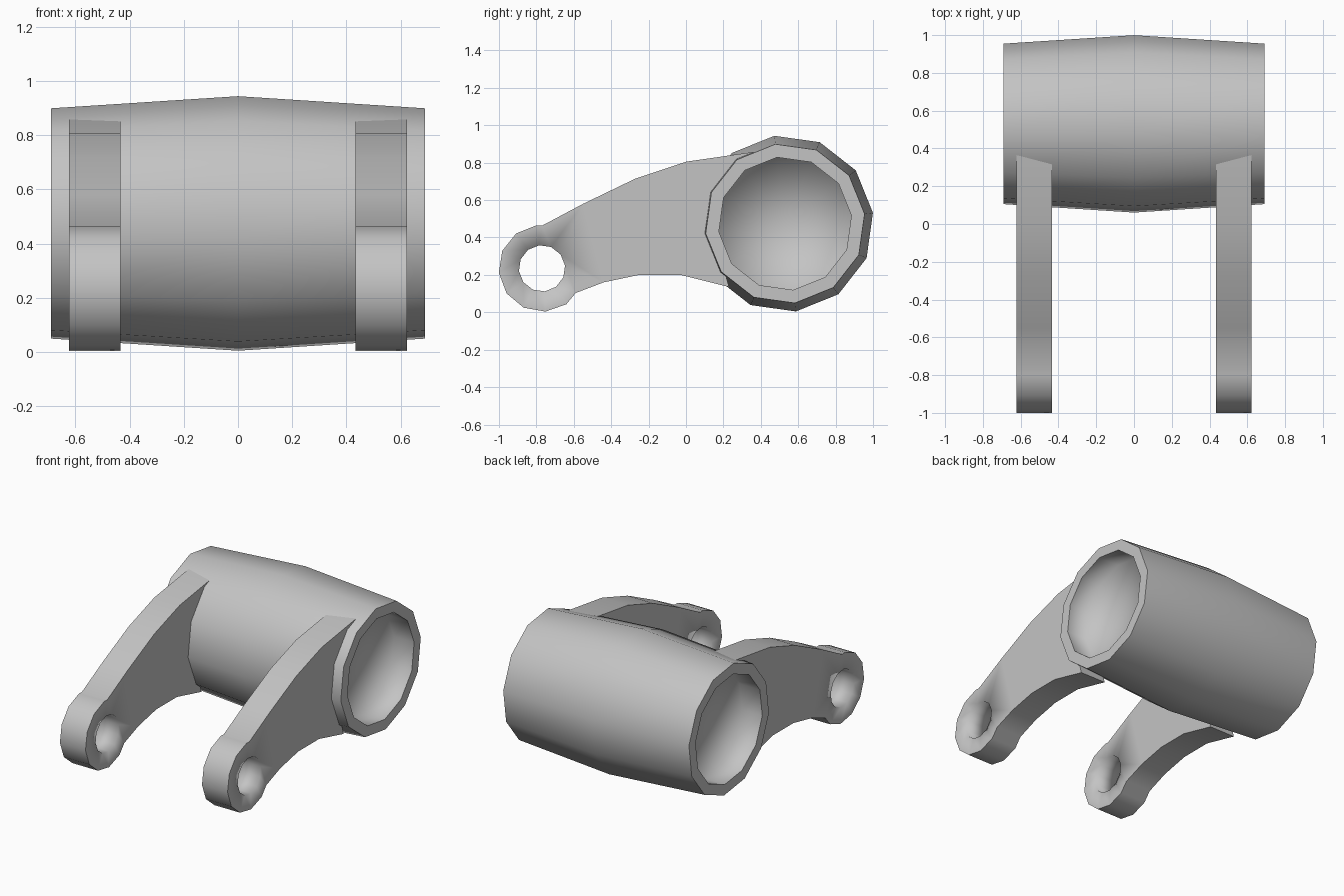
import bpy, bmesh
from math import cos, sin, pi, radians
from mathutils import Vector

cube = bpy.data.objects.get("Cube")
if cube:
    bpy.data.objects.remove(cube)

SIDES = 12
PHASE = radians(97)
BARREL = Vector((0, 0.53, 0.474))
EYE = Vector((0, -0.77, 0.235))
HALF, FLOOR = 0.69, 0.54
HOLE = 0.124

grey = bpy.data.materials.new("plain_grey")
grey.use_nodes = True
colour = (0.55, 0.55, 0.55, 1)
grey.diffuse_color = colour
grey.node_tree.nodes["Principled BSDF"].inputs["Base Color"].default_value = colour


def finish(bm, name, is_soft):
    """Make the object, with sharp corners except along soft edges."""
    bmesh.ops.recalc_face_normals(bm, faces=bm.faces)
    mesh = bpy.data.meshes.new(name)
    bm.to_mesh(mesh)
    bm.free()
    mesh.materials.append(grey)
    obj = bpy.data.objects.new(name, mesh)
    bpy.context.collection.objects.link(obj)
    bpy.ops.object.select_all(action="DESELECT")
    obj.select_set(True)
    bpy.context.view_layer.objects.active = obj
    bpy.ops.object.shade_smooth_by_angle(angle=radians(40))
    for edge in mesh.edges:
        if all(is_soft(mesh.vertices[i].co) for i in edge.vertices):
            edge.use_edge_sharp = False


def arc(centre, radius, start, step, count):
    return [(centre.y + radius * cos(start + i * step),
             centre.z + radius * sin(start + i * step)) for i in range(count)]


# Barrel: bulged outside with a round recess in each end
def make_barrel():
    side = [(FLOOR, 0), (FLOOR, 0.357), (HALF, 0.357), (HALF, 0.428)]
    profile = side + [(0, 0.473)] + [(-x, r) for x, r in reversed(side)]
    bm = bmesh.new()
    radial = Vector((0, cos(PHASE), sin(PHASE)))
    verts = [bm.verts.new(BARREL + Vector((x, 0, 0)) + radial * r) for x, r in profile]
    edges = [bm.edges.new(pair) for pair in zip(verts, verts[1:])]
    bmesh.ops.spin(bm, geom=verts + edges, cent=BARREL, axis=(1, 0, 0),
                   angle=2 * pi, steps=SIDES, use_duplicate=False)
    bmesh.ops.remove_doubles(bm, verts=bm.verts, dist=0.0005)
    finish(bm, "barrel", lambda co: abs(abs(co.x) - FLOOR) < 0.001)


# Arm: curved plate with a pierced round eye, its rear end set into the barrel wall
def make_arm(name, x_start):
    outline = arc(EYE, 0.232, PHASE, radians(29.6), 8)
    outline += [(-0.59, 0.103), (-0.44, 0.16), (-0.25, 0.2), (-0.03, 0.2), (0.23, 0.135)]
    outline += [(0.19, 0.28), (0.14, 0.42), (0.15, 0.6), (0.26, 0.75)]
    outline += [(0.38, 0.86), (0, 0.805), (-0.27, 0.715), (-0.55, 0.58), (-0.77, 0.463)]
    hole = arc(EYE, HOLE, PHASE, 2 * pi / SIDES, SIDES)
    bm = bmesh.new()
    edges = []
    for loop in (outline, hole):
        verts = [bm.verts.new((x_start, y, z)) for y, z in loop]
        edges += [bm.edges.new((v, verts[i - 1])) for i, v in enumerate(verts)]
    grown = bmesh.ops.extrude_edge_only(bm, edges=edges)["geom"]
    moved = {g for g in grown if isinstance(g, bmesh.types.BMVert)}
    bmesh.ops.translate(bm, verts=list(moved), vec=(0.19, 0, 0))
    far_edges = [e for e in bm.edges if all(v in moved for v in e.verts)]
    bmesh.ops.triangle_fill(bm, edges=edges, use_beauty=True, normal=(-1, 0, 0))
    bmesh.ops.triangle_fill(bm, edges=far_edges, use_beauty=True, normal=(1, 0, 0))
    finish(bm, name, lambda co: (co.yz - EYE.yz).length < HOLE + 0.001)


make_barrel()
make_arm("left_arm", 0.433)
make_arm("right_arm", -0.623)
